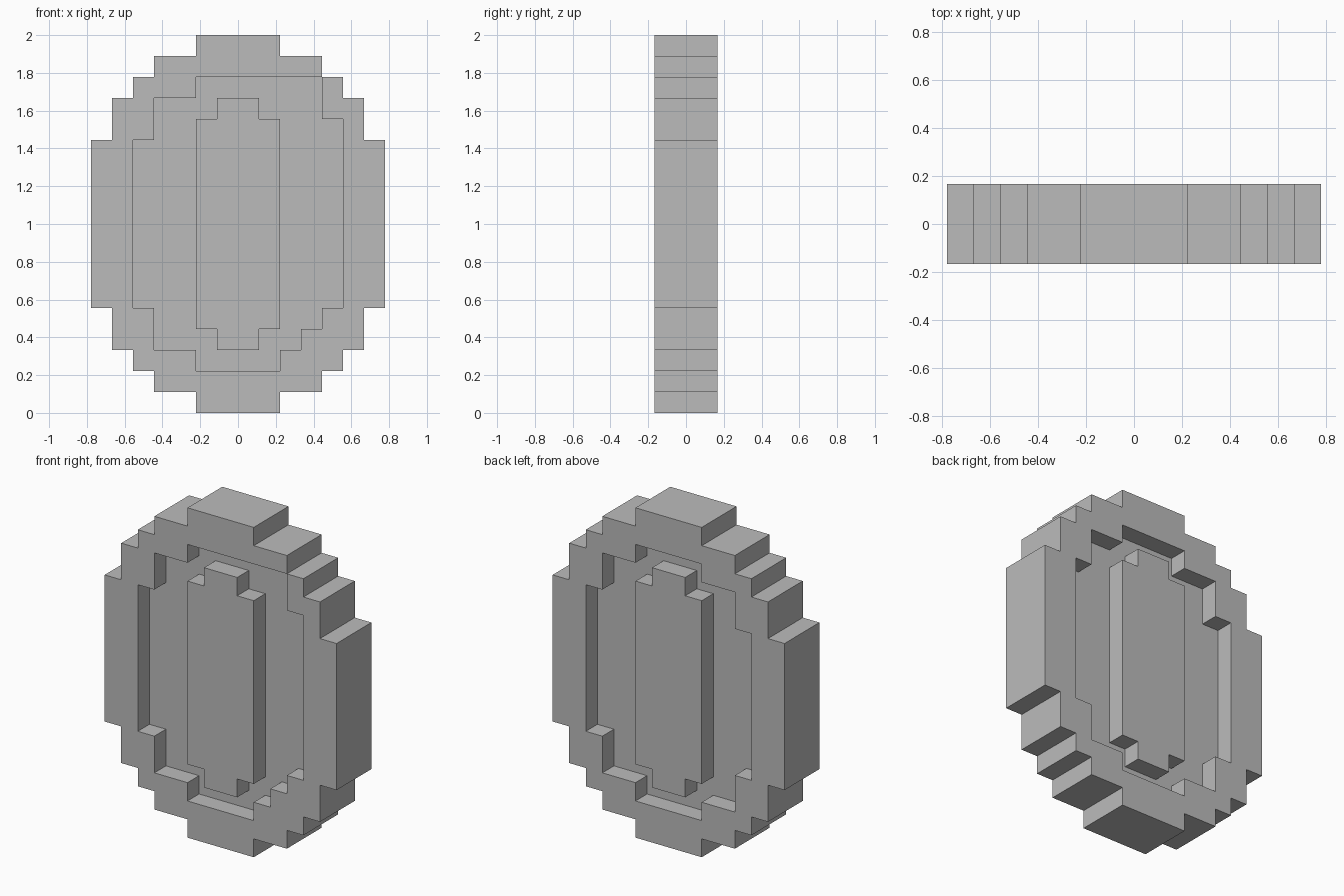
import bpy, bmesh, math
from mathutils import Vector

if "Cube" in bpy.data.objects:
    bpy.data.objects.remove(bpy.data.objects["Cube"])

U = 2 / 18  # one block


def material(name, rgb):
    m = bpy.data.materials.new(name)
    m.use_nodes = True
    m.diffuse_color = (*rgb, 1)
    m.node_tree.nodes["Principled BSDF"].inputs["Base Color"].default_value = (*rgb, 1)
    return m


grey = material("plain grey", (0.5, 0.5, 0.5))


def cells(bands):
    """Filled blocks (column, row) from bands of (left, right, bottom, top)."""
    return {(x, z) for l, r, b, t in bands for x in range(l, r) for z in range(b, t)}


def mirrored(steps, height=18):
    """Symmetric stepped oval from (half width, bottom row) steps."""
    return cells([(-w, w, b, height - b) for w, b in steps])


def build(name, layers):
    """Skin the blocks of {depth: cells} and merge the flat areas."""
    filled = {(x, y, z) for y, layer in layers.items() for x, z in layer}
    bm = bmesh.new()
    corners = {}

    def corner(p):
        key = tuple(round(c) for c in p)
        if key not in corners:
            x, y, z = key
            corners[key] = bm.verts.new((x * U, (y - 1.5) * U, z * U))
        return corners[key]

    for block in filled:
        for axis in range(3):
            for side in (0, 1):
                beside = list(block)
                beside[axis] += 2 * side - 1
                if tuple(beside) in filled:
                    continue
                u, v = Vector((0, 0, 0)), Vector((0, 0, 0))
                u[(axis + 1) % 3] = v[(axis + 2) % 3] = 1
                start = Vector(block)
                start[axis] += side
                loop = [start, start + u, start + u + v, start + v]
                if side == 0:
                    loop.reverse()
                bm.faces.new([corner(p) for p in loop])
    bmesh.ops.dissolve_limit(bm, angle_limit=math.radians(1),
                             verts=bm.verts, edges=bm.edges)
    mesh = bpy.data.meshes.new(name)
    bm.to_mesh(mesh)
    bm.free()
    mesh.materials.append(grey)
    obj = bpy.data.objects.new(name, mesh)
    bpy.context.collection.objects.link(obj)
    return obj


# Stepped outline and the recesses sunk into each side
outline = mirrored([(2, 0), (4, 1), (5, 2), (6, 3), (7, 5)])
back_recess = mirrored([(2, 2), (4, 3), (5, 5)])

# The front recess has uneven corners on its left side
front_recess = back_recess | cells([(2, 4, 15, 16), (4, 5, 13, 14)])
front_recess -= {(3, 3)}

# Coin body: rim, solid core, rim
build("coin_body", {0: outline - front_recess, 1: outline, 2: outline - back_recess})

# Raised bars, level with the rim
bar = mirrored([(1, 3), (2, 4)])
build("front_bar", {0: bar})
build("back_bar", {2: bar})
